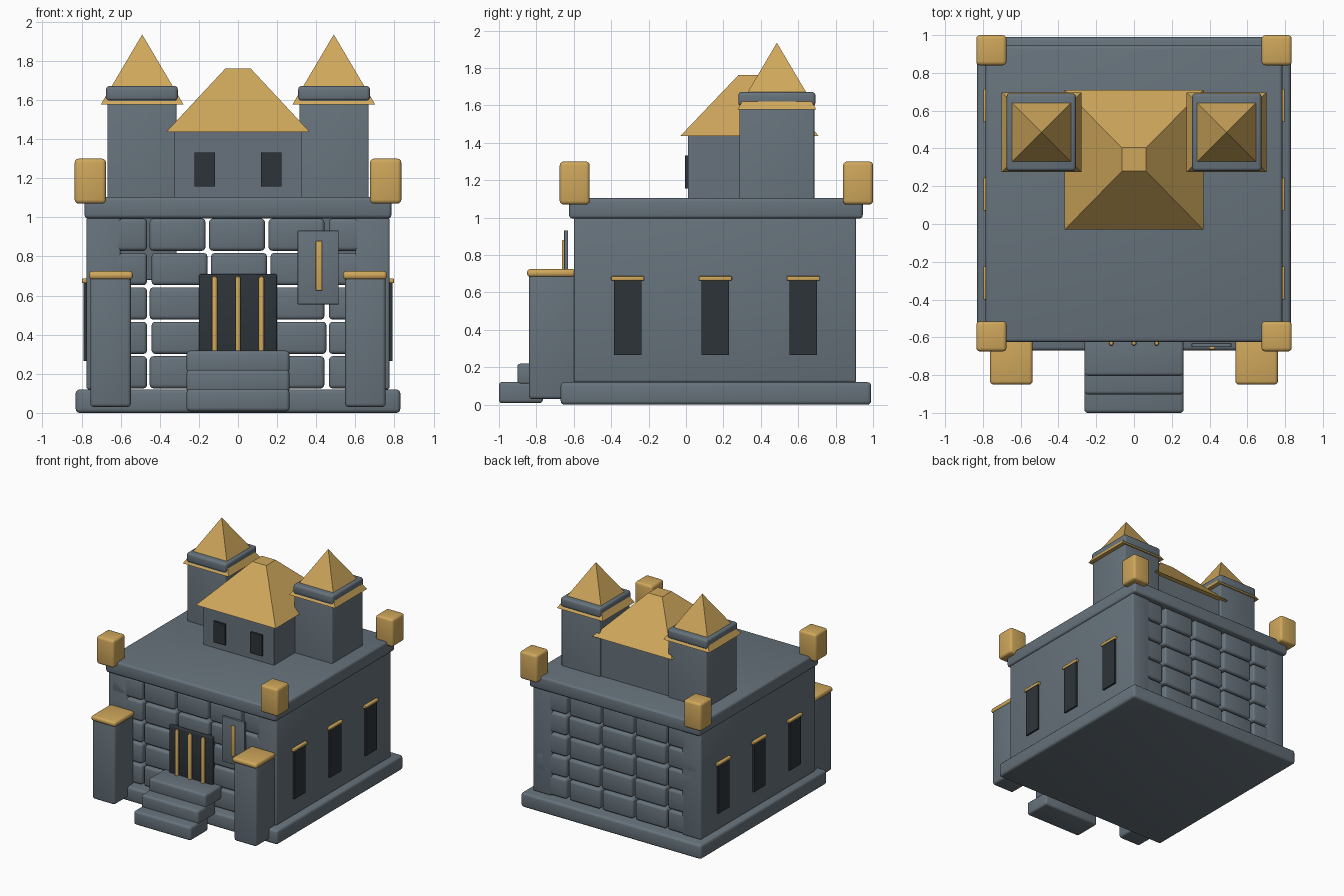
import bpy, bmesh, math

if "Cube" in bpy.data.objects:
    bpy.data.objects.remove(bpy.data.objects["Cube"])


def material(name, rgb):
    m = bpy.data.materials.new(name)
    m.diffuse_color = (*rgb, 1)
    m.use_nodes = True
    m.node_tree.nodes["Principled BSDF"].inputs["Base Color"].default_value = m.diffuse_color
    return m


STONE = material("slate stone", (0.135, 0.17, 0.20))
GOLD = material("gold", (0.62, 0.385, 0.105))
DARK = material("dark opening", (0.026, 0.034, 0.041))


def finish(name, bm, mat, smooth=False):
    bmesh.ops.recalc_face_normals(bm, faces=bm.faces)
    me = bpy.data.meshes.new(name)
    bm.to_mesh(me)
    bm.free()
    me.materials.append(mat)
    ob = bpy.data.objects.new(name, me)
    bpy.context.collection.objects.link(ob)
    if smooth:
        bpy.ops.object.select_all(action='DESELECT')
        ob.select_set(True)
        bpy.context.view_layer.objects.active = ob
        bpy.ops.object.shade_smooth_by_angle(angle=math.radians(35))
    return ob


def box(name, x, y, z, mat=STONE, bevel=0.0):
    """Box from (min, max) ranges, with optional rounded edges."""
    bm = bmesh.new()
    bmesh.ops.create_cube(bm, size=1)
    for v in bm.verts:
        for i, (lo, hi) in enumerate((x, y, z)):
            v.co[i] = lo if v.co[i] < 0 else hi
    if bevel:
        bmesh.ops.bevel(bm, geom=bm.edges[:], offset=bevel, segments=3,
                        profile=0.5, affect='EDGES', clamp_overlap=True)
    return finish(name, bm, mat, bevel > 0)


def pair(name, x, y, z, mat=STONE, bevel=0.0):
    """The same box on the left and the right."""
    box(name + "_right", x, y, z, mat, bevel)
    box(name + "_left", (-x[1], -x[0]), y, z, mat, bevel)


def hip_roof(name, base, top, z):
    """Roof from a base rectangle to a smaller top rectangle or a point."""
    bm = bmesh.new()
    rings = []
    for (x0, x1, y0, y1), h in ((base, z[0]), (top, z[1])):
        rings.append([bm.verts.new((px, py, h)) for px, py in
                      ((x0, y0), (x1, y0), (x1, y1), (x0, y1))])
    lower, upper = rings
    bm.faces.new(lower)
    bm.faces.new(upper)
    for i in range(4):
        j = (i + 1) % 4
        bm.faces.new((lower[i], lower[j], upper[j], upper[i]))
    bmesh.ops.remove_doubles(bm, verts=bm.verts, dist=0.0005)
    bmesh.ops.dissolve_degenerate(bm, edges=bm.edges, dist=0.0001)
    return finish(name, bm, GOLD)


def bar(name, x, y, z0, z1, r):
    """Vertical bar with a rounded top."""
    bm = bmesh.new()
    rings = [(r, z0), (r, z1 - r), (r * 0.7, z1 - r * 0.3), (r * 0.2, z1)]
    loops = [[bm.verts.new((x + q * math.cos(k * math.pi / 6),
                            y + q * math.sin(k * math.pi / 6), h))
              for k in range(12)] for q, h in rings]
    for a, b in zip(loops, loops[1:]):
        for k in range(12):
            n = (k + 1) % 12
            bm.faces.new((a[k], a[n], b[n], b[k]))
    bm.faces.new(loops[0])
    bm.faces.new(loops[-1])
    return finish(name, bm, GOLD, True)


# Base, side walls and roof slab
box("base_plinth", (-0.83, 0.83), (-0.67, 0.99), (0, 0.12), bevel=0.02)
pair("side_wall", (0.60, 0.775), (-0.60, 0.91), (0.12, 1.0), bevel=0.012)
box("roof_slab", (-0.785, 0.785), (-0.625, 0.945), (0.995, 1.105), bevel=0.018)

# Block walls at front and back, with open joints
for side, y in (("front", (-0.60, -0.46)), ("back", (0.77, 0.91))):
    for row in range(5):
        z0 = 0.125 + row * 0.176
        shift = 0.005 if row % 2 else -0.005
        for col in range(5):
            cx = (col - 2) * 0.304 + (shift if abs(col - 2) < 2 else 0)
            box(f"{side}_block_{row}_{col}", (cx - 0.143, cx + 0.143), y,
                (z0, z0 + 0.165), bevel=0.02)

# Roof corner blocks
for side, y in (("front", (-0.675, -0.515)), ("back", (0.84, 1.0))):
    pair(f"{side}_corner_block", (0.675, 0.835), y, (1.07, 1.30), GOLD, 0.02)

# Towers with caps and pointed roofs
pair("tower", (0.315, 0.668), (0.285, 0.686), (0.68, 1.62), bevel=0.008)
pair("tower_cap", (0.308, 0.675), (0.28, 0.692), (1.595, 1.672), bevel=0.018)
for s in (-1, 1):
    cx, cy = s * 0.49, 0.486
    hip_roof("tower_roof", (cx - 0.211, cx + 0.211, cy - 0.211, cy + 0.211),
             (cx, cx, cy, cy), (1.578, 1.935))

# Central upper room
box("upper_room", (-0.325, 0.325), (0.01, 0.67), (1.0, 1.445))
hip_roof("upper_roof", (-0.367, 0.367, -0.03, 0.71),
         (-0.064, 0.064, 0.28, 0.404), (1.437, 1.762))
pair("upper_window", (0.117, 0.223), (-0.006, 0.012), (1.157, 1.332), DARK)

# Side windows with lintels
for k, cy in enumerate((-0.312, 0.157, 0.627)):
    pair(f"side_window_{k}", (0.765, 0.79), (cy - 0.073, cy + 0.073),
         (0.265, 0.67), DARK)
    pair(f"side_lintel_{k}", (0.765, 0.798), (cy - 0.088, cy + 0.088),
         (0.663, 0.687), GOLD, 0.006)

# Front piers with caps
pair("front_pier", (0.548, 0.755), (-0.84, -0.585), (0.03, 0.70), bevel=0.018)
pair("pier_cap", (0.537, 0.762), (-0.85, -0.59), (0.682, 0.725), GOLD, 0.018)

# Door with bars
box("door", (-0.20, 0.20), (-0.625, -0.58), (0.28, 0.71), DARK, 0.01)
for x in (-0.12, 0, 0.12):
    bar("door_bar", x, -0.632, 0.30, 0.70, 0.014)

# Wall plaque with a gold strip
box("wall_plaque", (0.305, 0.515), (-0.652, -0.63), (0.555, 0.932), bevel=0.004)
box("plaque_strip", (0.397, 0.43), (-0.664, -0.648), (0.625, 0.88), GOLD, 0.006)

# Entrance steps
for k in range(3):
    y0 = -1.0 + k * 0.098
    box(f"step_{k}", (-0.263, 0.263), (y0, y0 + 0.235),
        (0.008 + k * 0.098, 0.122 + k * 0.098), bevel=0.018)
